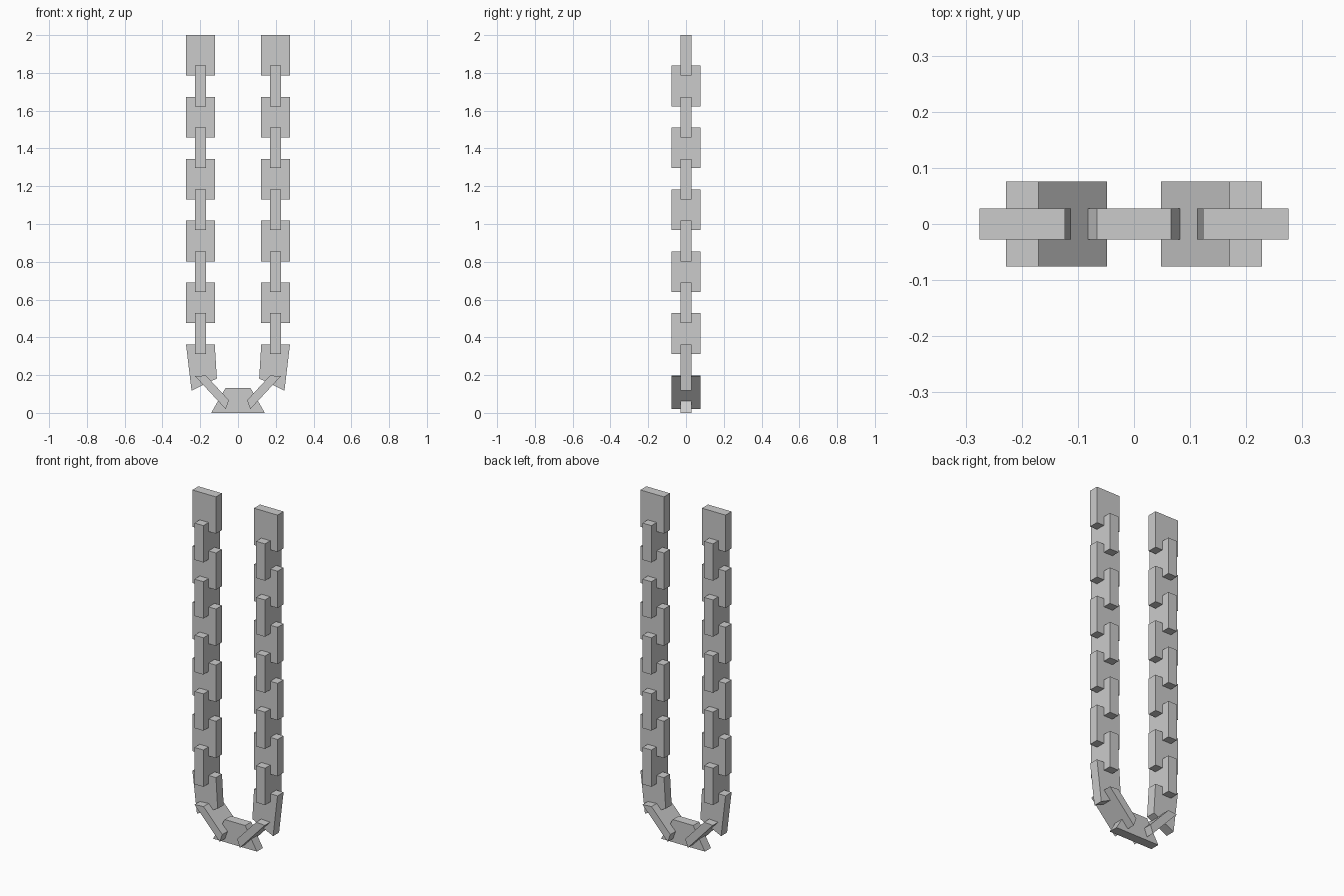
import bpy, bmesh

if "Cube" in bpy.data.objects:
    bpy.data.objects.remove(bpy.data.objects["Cube"])

PITCH = 0.3275      # spacing between links of the same orientation
LENGTH = 0.215      # height of a straight link
WIDE, THIN = 0.076, 0.0278   # half sizes of a link's plate
STRAND_X = -0.199   # left strand centre


def plate(name, profile, half_y, mirror=True):
    """Extrude an x-z profile along y, optionally mirrored across x = 0."""
    bm = bmesh.new()
    face = bm.faces.new([bm.verts.new((x, -half_y, z)) for x, z in profile])
    ext = bmesh.ops.extrude_face_region(bm, geom=[face])
    verts = [v for v in ext["geom"] if isinstance(v, bmesh.types.BMVert)]
    bmesh.ops.translate(bm, verts=verts, vec=(0, 2 * half_y, 0))
    bmesh.ops.recalc_face_normals(bm, faces=bm.faces[:])
    mesh = bpy.data.meshes.new(name)
    bm.to_mesh(mesh)
    bm.free()
    obj = bpy.data.objects.new(name, mesh)
    bpy.context.collection.objects.link(obj)
    if mirror:
        obj.modifiers.new("Mirror", 'MIRROR').use_mirror_merge = False
    return obj


def straight(name, half_x, half_y, top):
    x0, x1 = STRAND_X - half_x, STRAND_X + half_x
    z = top - LENGTH
    plate(name, [(x0, z), (x1, z), (x1, top), (x0, top)], half_y)


# Hanging strands: alternating flat and crosswise links
for i in range(5):
    straight(f"flat_link_{i + 1}", WIDE, THIN, 2.0 - i * PITCH)
    straight(f"cross_link_{i + 1}", THIN + 0.001, WIDE, 1.838 - i * PITCH)

# Tapered flat link where each strand starts to bend
plate("bent_flat_link",
      [(-0.246, 0.118), (-0.112, 0.182), (-0.123, 0.361), (-0.275, 0.361)], THIN)

# Slanted crosswise link
plate("slanted_cross_link",
      [(-0.065, 0.02), (-0.048, 0.067), (-0.17, 0.198), (-0.227, 0.194)], WIDE)

# Wedge link at the bottom of the loop
plate("bottom_link",
      [(-0.142, 0), (0.142, 0), (0.066, 0.132), (-0.066, 0.132)], THIN, mirror=False)
